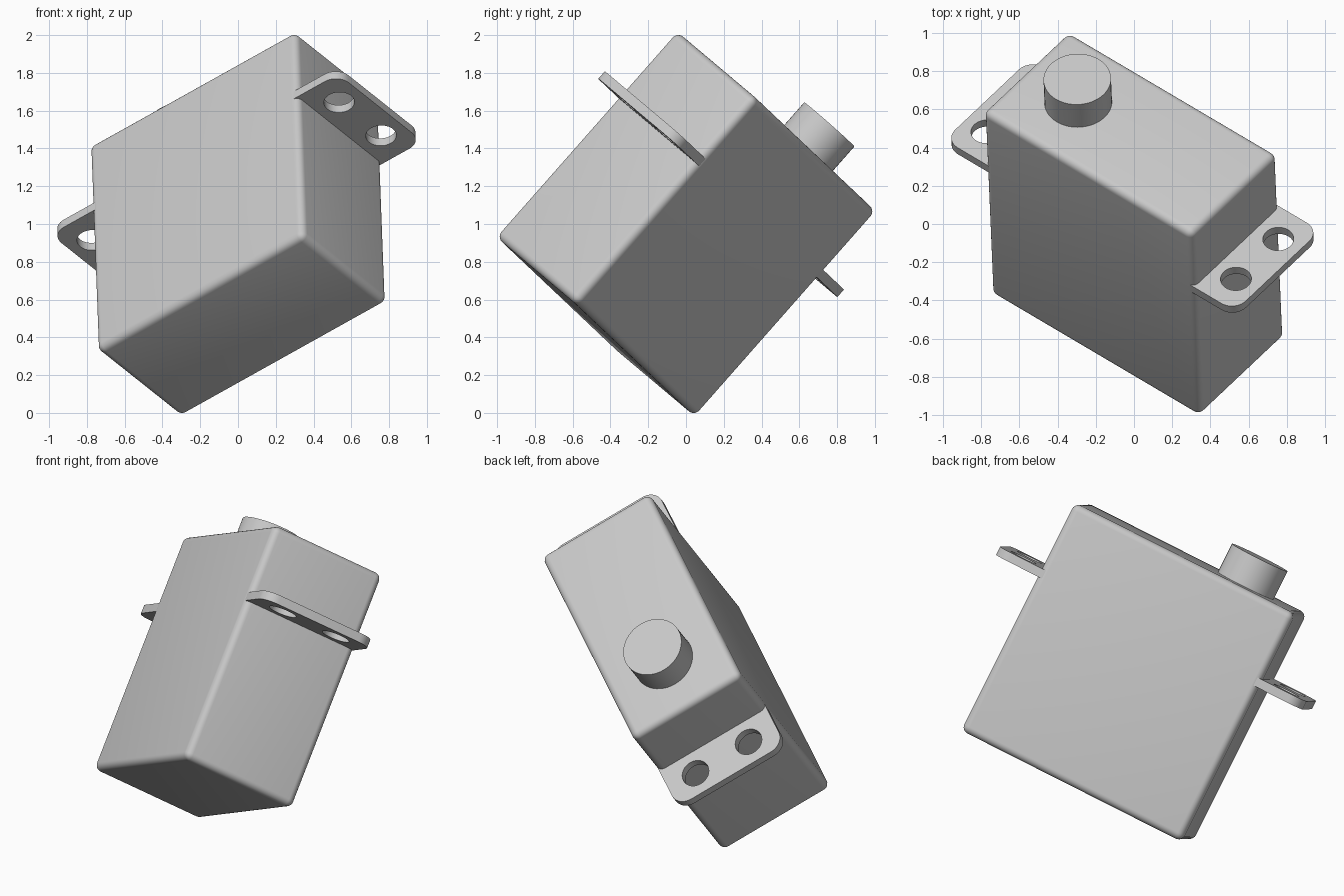
import bpy
import bmesh
import math
from mathutils import Matrix, Vector

cube = bpy.data.objects.get("Cube")
if cube:
    bpy.data.objects.remove(cube, do_unlink=True)

# Case dimensions along its own axes
LENGTH, WIDTH, HEIGHT, ROUND = 1.41, 0.715, 1.45, 0.04
TAB_TIP, TAB_LOW, TAB_HIGH = 0.98, 0.255, 0.307

# Tilted resting pose: columns are the length, width and height axes
length_axis = Vector((0.776, -0.458, 0.433)).normalized()
height_axis = Vector((-0.028, 0.661, 0.75)).normalized()
width_axis = height_axis.cross(length_axis).normalized()
height_axis = length_axis.cross(width_axis)
pose = Matrix((length_axis, width_axis, height_axis)).transposed().to_4x4()
pose.translation = (0, 0, 1)

grey = bpy.data.materials.new("light_grey")
grey.use_nodes = True
grey.diffuse_color = (0.58, 0.58, 0.58, 1)
grey.node_tree.nodes["Principled BSDF"].inputs["Base Color"].default_value = (0.58, 0.58, 0.58, 1)


def make_object(name, bm):
    mesh = bpy.data.meshes.new(name)
    bmesh.ops.recalc_face_normals(bm, faces=bm.faces)
    bm.to_mesh(mesh)
    bm.free()
    mesh.materials.append(grey)
    obj = bpy.data.objects.new(name, mesh)
    bpy.context.collection.objects.link(obj)
    return obj


def select(obj):
    bpy.ops.object.select_all(action="DESELECT")
    obj.select_set(True)
    bpy.context.view_layer.objects.active = obj


def finish(obj):
    select(obj)
    bpy.ops.object.shade_smooth_by_angle(angle=math.radians(35))
    obj.matrix_world = pose


def box(low, high):
    bm = bmesh.new()
    bmesh.ops.create_cube(bm, size=1)
    low, high = Vector(low), Vector(high)
    bmesh.ops.scale(bm, vec=high - low, verts=bm.verts)
    bmesh.ops.translate(bm, vec=(low + high) / 2, verts=bm.verts)
    return bm


def cylinder(name, x, y, low, high, radius):
    bm = bmesh.new()
    bmesh.ops.create_cone(bm, cap_ends=True, segments=48, radius1=radius,
                          radius2=radius, depth=high - low)
    bmesh.ops.translate(bm, vec=(x, y, (low + high) / 2), verts=bm.verts)
    return make_object(name, bm)


# Case with rounded edges
half = Vector((LENGTH, WIDTH, HEIGHT)) / 2
bm = box(-half, half)
bmesh.ops.bevel(bm, geom=bm.edges[:], offset=ROUND, segments=6,
                profile=0.5, affect="EDGES")
finish(make_object("case", bm))

# Output shaft, in line with the rounded end of the case
finish(cylinder("output_shaft", -0.35, 0, half.z - 0.05, half.z + 0.18, 0.177))

# Mounting tabs with two rounded outer corners and two screw holes each
for side, name in ((1, "left_mounting_tab"), (-1, "right_mounting_tab")):
    ends = sorted((side * (half.x - ROUND), side * TAB_TIP))
    bm = box((ends[0], -half.y + 0.002, TAB_LOW), (ends[1], half.y - 0.002, TAB_HIGH))
    corners = [e for e in bm.edges
               if all(abs(v.co.x - side * TAB_TIP) < 0.001 for v in e.verts)
               and abs(e.verts[0].co.z - e.verts[1].co.z) > 0.01]
    bmesh.ops.bevel(bm, geom=corners, offset=0.09, segments=10,
                    profile=0.5, affect="EDGES")
    tab = make_object(name, bm)
    for y in (-0.176, 0.176):
        cutter = cylinder("hole_cutter", side * 0.842, y, 0.1, 0.5, 0.081)
        cutter.hide_render = True
        cut = tab.modifiers.new("screw_hole", "BOOLEAN")
        cut.operation = "DIFFERENCE"
        cut.solver = "EXACT"
        cut.object = cutter
        select(tab)
        bpy.ops.object.modifier_apply(modifier=cut.name)
        bpy.data.objects.remove(cutter, do_unlink=True)
    finish(tab)
